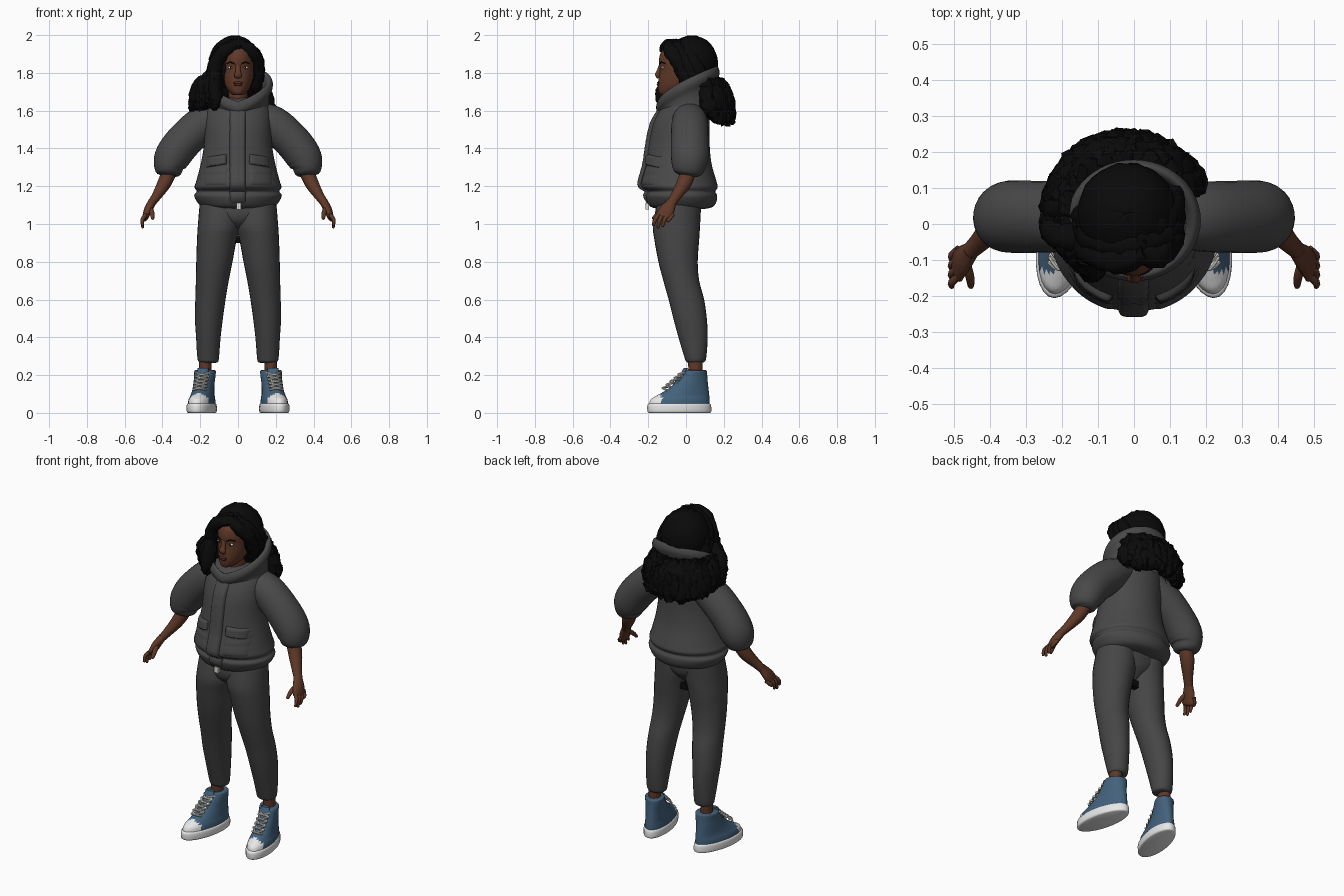
import bpy, bmesh, math, random
from mathutils import Vector

random.seed(4)
if "Cube" in bpy.data.objects:
    bpy.data.objects.remove(bpy.data.objects["Cube"])


def material(name, r, g, b):
    m = bpy.data.materials.new(name)
    m.use_nodes = True
    m.diffuse_color = (r, g, b, 1)
    m.node_tree.nodes["Principled BSDF"].inputs["Base Color"].default_value = (r, g, b, 1)
    return m


skin = material("brown skin", .115, .04, .021)
jacket_grey = material("jacket grey", .066, .066, .066)
trouser_grey = material("trouser grey", .06, .06, .06)
black = material("black hair", .003, .003, .003)
blue = material("blue canvas", .055, .12, .2)
white = material("white rubber", .8, .8, .8)
cream = material("cream lace", .75, .72, .66)
lip = material("dark lips", .085, .026, .018)


def finish(name, bm, mat, angle=50):
    bmesh.ops.recalc_face_normals(bm, faces=bm.faces)
    me = bpy.data.meshes.new(name)
    bm.to_mesh(me)
    bm.free()
    me.materials.append(mat)
    me.shade_smooth()
    me.set_sharp_from_angle(angle=math.radians(angle))
    obj = bpy.data.objects.new(name, me)
    bpy.context.scene.collection.objects.link(obj)
    return obj


def skin_rings(name, rings, mat, caps=True, wrap=True, rough=0):
    """Bridge a list of point rings into one surface."""
    bm = bmesh.new()
    rows = []
    for ring in rings:
        rows.append([bm.verts.new(Vector(p) + Vector([random.uniform(-rough, rough) for _ in "xyz"]))
                     for p in ring])
    n = len(rows[0])
    for a, b in zip(rows, rows[1:]):
        for i in range(n if wrap else n - 1):
            j = (i + 1) % n
            bm.faces.new((a[i], a[j], b[j], b[i]))
    if caps:
        bm.faces.new(rows[0])
        bm.faces.new(rows[-1])
    return finish(name, bm, mat)


def smooth_keys(keys, steps=4):
    """Catmull-Rom interpolation of equal-length tuples."""
    out = []
    for i in range(len(keys) - 1):
        p, q, r, s = (keys[max(0, min(len(keys) - 1, i + k))] for k in (-1, 0, 1, 2))
        for k in range(steps):
            t = k / steps
            out.append([b + .5 * t * (c - a + t * (2 * a - 5 * b + 4 * c - d + t * (3 * (b - c) + d - a)))
                        for a, b, c, d in zip(p, q, r, s)])
    return out + [list(keys[-1])]


def circle(n):
    return [(math.cos(math.tau * i / n), math.sin(math.tau * i / n)) for i in range(n)]


def loft(name, keys, mat, side=1, n=28):
    """Level rings; each key is z, front y, back y, centre x, half width."""
    rings = [[(side * (x + w * c), (f + b) / 2 + (b - f) / 2 * s, z) for c, s in circle(n)]
             for z, f, b, x, w in smooth_keys(keys)]
    return skin_rings(name, rings, mat)


def tube(name, keys, mat, side=1, n=14, tip=False, rough=0):
    """Rings square to a path; each key is x, y, z, radius across, radius in depth."""
    pts = smooth_keys(keys)
    rings = []
    for i, (x, y, z, ru, rv) in enumerate(pts):
        d = Vector(pts[min(i + 1, len(pts) - 1)][:3]) - Vector(pts[max(i - 1, 0)][:3])
        d.normalize()
        u = d.cross(Vector((.05, 1, 0))).normalized()
        v = u.cross(d)
        rings.append([Vector((x, y, z)) + u * ru * c + v * rv * s for c, s in circle(n)])
    if tip:
        for push, size in ((.45, .8), (.7, .4)):
            rings.append([Vector((x, y, z)) + d * push * ru + u * ru * size * c + v * rv * size * s
                          for c, s in circle(n)])
    rings = [[(side * p.x, p.y, p.z) for p in ring] for ring in rings]
    return skin_rings(name, rings, mat, rough=rough)


def ball(name, loc, size, mat, rough=0, n=16):
    bm = bmesh.new()
    bmesh.ops.create_uvsphere(bm, u_segments=n * 2, v_segments=n, radius=1)
    for v in bm.verts:
        bump = 1 + random.uniform(-rough, rough)
        v.co = Vector([l + s * c * bump for l, s, c in zip(loc, size, v.co)])
    return finish(name, bm, mat)


def box(name, loc, size, mat):
    bm = bmesh.new()
    bmesh.ops.create_cube(bm, size=1)
    for v in bm.verts:
        v.co = Vector([l + s * c for l, s, c in zip(loc, size, v.co)])
    return finish(name, bm, mat)


# Jacket body with a puffy hem
torso = [(1.08, -.14, .1, 0, .15), (1.09, -.185, .14, 0, .19), (1.115, -.205, .16, 0, .215),
         (1.15, -.215, .165, 0, .232), (1.172, -.205, .155, 0, .218), (1.195, -.238, .168, 0, .23),
         (1.23, -.24, .16, 0, .22), (1.32, -.215, .135, 0, .197), (1.42, -.2, .125, 0, .18),
         (1.52, -.18, .125, 0, .178), (1.6, -.145, .125, 0, .17), (1.65, -.11, .11, 0, .14),
         (1.67, -.06, .07, 0, .08)]
loft("jacket_body", torso, jacket_grey, n=48)
torso_fine = smooth_keys(torso, 8)


def front_y(x, z):
    _, f, b, _, w = min(torso_fine, key=lambda k: abs(k[0] - z))
    return (f + b) / 2 - (b - f) / 2 * math.sqrt(max(.02, 1 - (x / w) ** 2))


def padded_patch(name, x0, x1, z0, z1, depth, slope=0, side=1, n=16):
    """Pillow that swells from the front of the jacket."""
    rows = []
    for j in range(n + 1):
        v = 2 * j / n - 1
        row = []
        for i in range(n + 1):
            u = 2 * i / n - 1
            x = x0 + (x1 - x0) * (u + 1) / 2
            z = z0 + (z1 - z0) * (v + 1) / 2 + slope * (x - x0)
            swell = depth * (1 - u ** 8) * (1 - v ** 8) - .004
            row.append((side * x, front_y(x, z) - swell, z))
        rows.append(row)
    skin_rings(name, rows, jacket_grey, caps=False, wrap=False)


padded_patch("front_placket", -.045, .042, 1.095, 1.63, .02, n=28)
for side in (1, -1):
    padded_patch("pocket", .055, .185, 1.2, 1.35, .01, side=side)
    padded_patch("pocket_flap", .058, .172, 1.315, 1.372, .024, slope=-.16, side=side)
box("zip_pull", (.004, -.205, 1.095), (.025, .02, .035), cream)

# Tilted stand collar, dipping at the throat and rising behind the head
rings = []
for scale, lift, tilt in smooth_keys([(1.08, -.01, .1), (1, .02, .55), (1.02, .035, .85), (1.1, .05, 1),
                                      (1.12, .075, 1), (1.05, .1, 1), (.94, .095, 1), (.88, .06, 1),
                                      (.85, 0, .8)]):
    ring = []
    for c, s in circle(48):
        rise = .185 * ((1 - c) / 2) ** .62
        ring.append((.165 * scale * s, .01 - .15 * scale * c, 1.548 + lift + tilt * rise))
    rings.append(ring)
skin_rings("collar", rings, jacket_grey, caps=False)

# Trousers
loft("trouser_seat", [(1.14, -.15, .08, 0, .19), (1.06, -.162, .078, 0, .19), (1.01, -.148, .066, 0, .13),
                      (.97, -.1, .03, 0, .06), (.945, -.06, .0, 0, .015)], trouser_grey)
for side in (1, -1):
    loft("trouser_leg", [(1.12, -.15, .08, .095, .107), (1, -.175, .075, .099, .113), (.92, -.168, .07, .112, .105),
                         (.8, -.146, .062, .125, .096), (.7, -.12, .07, .136, .087), (.6, -.092, .096, .146, .08),
                         (.5, -.067, .11, .154, .074), (.4, -.04, .115, .157, .065), (.3, -.01, .108, .158, .058),
                         (.272, 0, .1, .157, .052), (.265, .02, .085, .157, .038)], trouser_grey, side)
box("drawcord_end", (.004, 0, .92), (.045, .035, .04), black)

# Sleeves, forearms and hands
for side in (1, -1):
    tube("sleeve", [(.08, .02, 1.585, .065, .08), (.18, .02, 1.535, .094, .096), (.285, .02, 1.44, .097, .1),
                    (.345, .02, 1.36, .095, .1), (.362, .014, 1.305, .084, .09), (.36, .01, 1.27, .064, .073),
                    (.36, .008, 1.255, .045, .05)], jacket_grey, side, n=28)
    tube("forearm", [(.35, .02, 1.31, .04, .042), (.388, -.008, 1.22, .037, .04), (.43, -.052, 1.15, .026, .029),
                     (.458, -.078, 1.11, .021, .025)], skin, side)
    tube("palm", [(.452, -.074, 1.12, .022, .025), (.476, -.1, 1.075, .022, .04), (.49, -.122, 1.035, .016, .044)],
         skin, side, tip=True)
    for i, low in enumerate((.995, .982, .99, 1.015)):
        y = -.163 + .025 * i
        tube("finger", [(.486, y + .018, 1.05, .011, .012), (.506, y, 1.025, .01, .011),
                        (.505, y - .01, low, .007, .008)], skin, side, n=8, tip=True)
    tube("thumb", [(.468, -.1, 1.09, .014, .014), (.456, -.142, 1.06, .013, .013), (.452, -.172, 1.03, .009, .009)],
         skin, side, n=8, tip=True)

# Ankles and high-top shoes, turned slightly outward
for side in (1, -1):
    loft("ankle", [(.17, .01, .09, .174, .036), (.24, .012, .088, .174, .033), (.31, .01, .09, .172, .036)],
         skin, side)
    sole = loft("shoe_sole", [(0, -.195, .125, .186, .066), (.008, -.204, .134, .186, .074),
                              (.042, -.204, .132, .186, .074), (.052, -.19, .122, .186, .066)], white, side)
    upper = loft("shoe_upper", [(.04, -.196, .125, .186, .069), (.07, -.187, .125, .186, .066),
                                (.092, -.155, .123, .185, .06), (.12, -.105, .12, .185, .056),
                                (.155, -.062, .116, .185, .054), (.19, -.032, .113, .183, .055),
                                (.222, -.01, .11, .183, .056), (.226, 0, .1, .183, .046)], blue, side)
    upper.data.materials.append(white)
    for face in upper.data.polygons:
        face.material_index = int(face.center.y < -.13)
    tongue = loft("shoe_tongue", [(.15, -.07, -.03, .185, .026), (.2, -.034, 0, .185, .03),
                                  (.238, -.012, .01, .185, .028)], blue, side)
    parts = [sole, upper, tongue]
    for i in range(5):
        y, z = -.118 + .021 * i, .122 + .018 * i
        for a in (1, -1):
            parts.append(tube("shoe_lace", [(.185 - .034 * a, y + .014, z, .006, .006),
                                            (.185, y - .006, z + .01, .006, .006),
                                            (.185 + .034 * a, y + .028, z + .018, .006, .006)],
                              cream, side, n=6))
    for part in parts:
        for v in part.data.vertices:
            v.co.x -= side * .17 * v.co.y

# Head, neck and face
loft("neck", [(1.56, -.06, .07, 0, .065), (1.66, -.075, .06, 0, .052), (1.76, -.07, .07, 0, .055)], skin)
loft("head", [(1.682, -.125, -.05, 0, .02), (1.692, -.142, -.01, 0, .04), (1.725, -.148, .04, 0, .064),
              (1.77, -.145, .08, 0, .079), (1.82, -.138, .1, 0, .086), (1.87, -.143, .11, 0, .086),
              (1.92, -.125, .1, 0, .076), (1.96, -.07, .06, 0, .045)], skin, n=36)
tube("nose", [(0, -.13, 1.85, .014, .01), (0, -.143, 1.81, .014, .012), (0, -.15, 1.79, .02, .014),
              (0, -.143, 1.775, .017, .009)], skin)
ball("upper_lip", (0, -.145, 1.747), (.026, .009, .007), lip)
ball("lower_lip", (0, -.145, 1.737), (.022, .01, .007), lip)
for side in (1, -1):
    ball("eye", (side * .038, -.122, 1.828), (.015, .009, .007), white)
    ball("iris", (side * .038, -.127, 1.828), (.006, .005, .006), black)
    tube("eyebrow", [(.018, -.139, 1.848, .003, .004), (.04, -.13, 1.856, .004, .004),
                     (.06, -.108, 1.849, .002, .003)], black, side, n=8)
    ball("ear", (side * .088, -.01, 1.81), (.012, .024, .035), skin)

# Hair: crown, side-swept front locks, and loose locks falling outside the collar
ball("hair_crown", (-.018, .03, 1.847), (.138, .14, .15), black, rough=.02)
ball("hair_nape", (-.015, .06, 1.76), (.135, .1, .12), black, rough=.03)
for shift in (0, .04, .08):
    tube("right_front_lock", [(.03, -.08 + shift, 1.952, .028, .03), (-.05, -.1 + shift, 1.93, .036, .04),
                              (-.11, -.075 + shift, 1.86, .04, .042), (-.134, -.055 + shift, 1.77, .042, .048),
                              (-.135, -.06 + shift, 1.7, .042, .05)], black, n=12, tip=True, rough=.006)
    tube("left_front_lock", [(.0, -.08 + shift, 1.952, .028, .03), (.06, -.085 + shift, 1.925, .034, .038),
                             (.104, -.04 + shift, 1.86, .034, .04), (.108, -.005 + shift, 1.78, .028, .04),
                             (.09, .015 + shift, 1.72, .025, .03)], black, n=12, tip=True, rough=.006)
for i in range(5):
    x = -.105 - .027 * i
    tube("right_shoulder_lock", [(-.125, -.075 + .01 * i, 1.8, .035, .04), (x * .7 - .05, -.105 + .018 * i, 1.73, .04, .042),
                                 (x - .01, -.12 + .028 * i, 1.665, .036, .042),
                                 (x - .02, -.115 + .03 * i, 1.63 + random.uniform(-.01, .01), .026, .032)],
         black, n=12, tip=True, rough=.007)
for i in range(17):
    turn = math.radians(-95 + 9.8 * i)
    s, c = math.sin(turn), math.cos(turn)
    drop = random.uniform(-.015, .012) + .045 * (1 - c)
    keys = [(.19 * r * s - .02, .03 + .18 * r * c, z, w, w)
            for r, z, w in ((.84, 1.765, .024), (.9, 1.71, .044), (1, 1.64, .05),
                            (1.08, 1.56 + drop, .038))]
    tube("back_lock", keys, black, n=10, tip=True, rough=.009)
